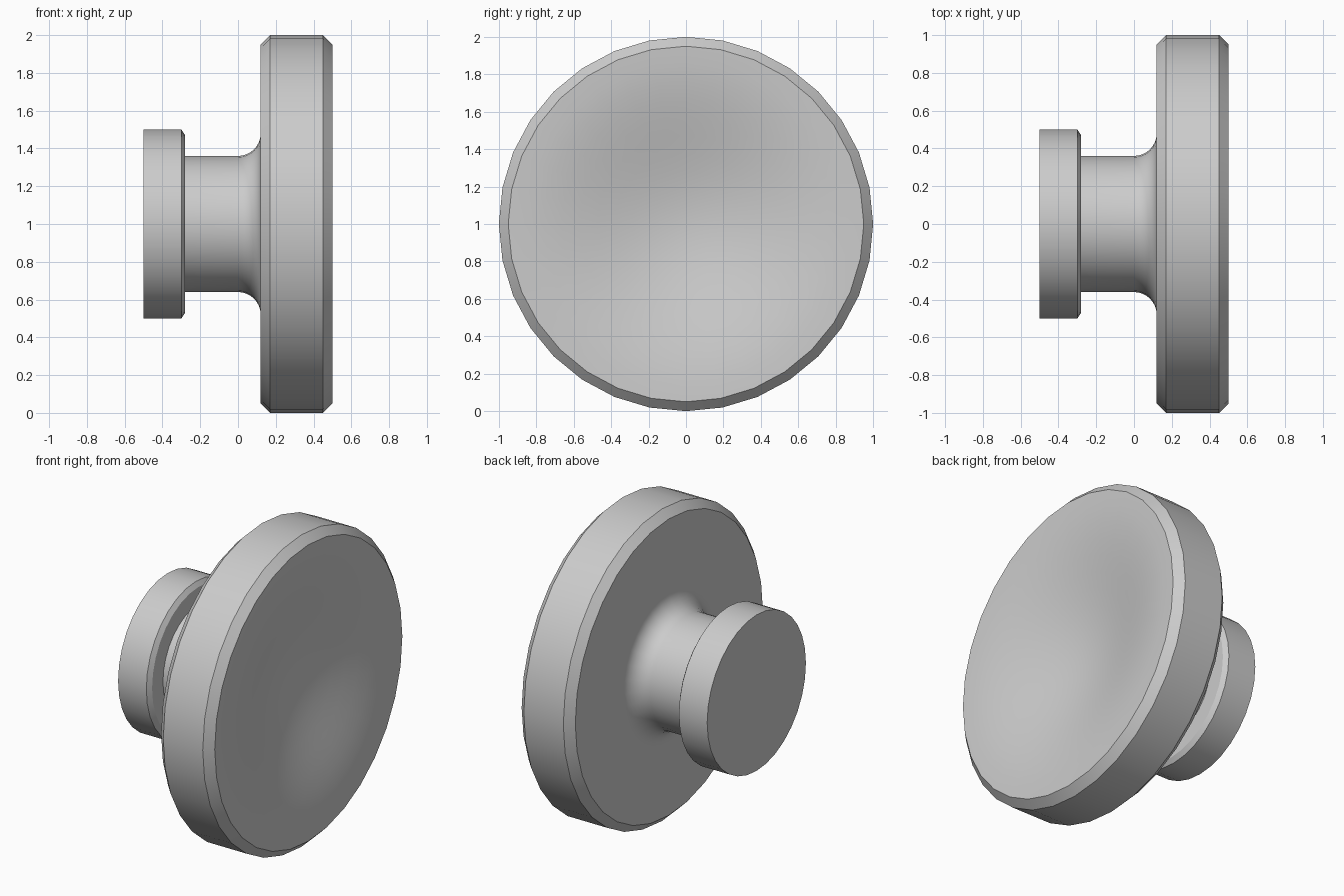
import bpy
import bmesh
from math import cos, sin, pi, radians
from mathutils import Matrix, Vector

cube = bpy.data.objects.get("Cube")
if cube:
    bpy.data.objects.remove(cube, do_unlink=True)

SIDES = 32
CENTRE = Vector((0, 0, 1))

grey = bpy.data.materials.new("plain grey")
grey.use_nodes = True
colour = (0.6, 0.6, 0.6, 1)
grey.diffuse_color = colour
grey.node_tree.nodes["Principled BSDF"].inputs["Base Color"].default_value = colour


def lathe(name, profile):
    """Turn a profile of (x, radius) points around the horizontal x axis."""
    bm = bmesh.new()
    verts = [bm.verts.new((x, 0, r)) for x, r in profile]
    edges = [bm.edges.new(pair) for pair in zip(verts, verts[1:])]
    bmesh.ops.spin(bm, geom=verts + edges, cent=(0, 0, 0), axis=(1, 0, 0),
                   angle=2 * pi, steps=SIDES, use_duplicate=False)
    bmesh.ops.remove_doubles(bm, verts=bm.verts, dist=0.0005)
    bmesh.ops.recalc_face_normals(bm, faces=bm.faces)
    bmesh.ops.transform(bm, matrix=Matrix.Translation(CENTRE), verts=bm.verts)
    mesh = bpy.data.meshes.new(name)
    bm.to_mesh(mesh)
    bm.free()
    mesh.materials.append(grey)
    obj = bpy.data.objects.new(name, mesh)
    bpy.context.collection.objects.link(obj)
    bpy.ops.object.select_all(action="DESELECT")
    obj.select_set(True)
    bpy.context.view_layer.objects.active = obj
    bpy.ops.object.shade_smooth_by_angle(angle=radians(25))
    return obj


# Base flange and neck, flaring into the back of the head
base = [(-0.5, 0), (-0.5, 0.5), (-0.3, 0.5), (-0.28, 0.47), (-0.28, 0.36)]
flare = [(0.12 * sin(a), 0.48 - 0.12 * cos(a))
         for a in (i * pi / 16 for i in range(9))]

# Chamfered head
head = [(0.12, 0.95), (0.17, 1), (0.45, 1), (0.5, 0.95)]

# Shallow dished face, level at the rim and at the middle
DEPTH, RINGS = 0.15, 10
dish = []
for i in range(1, RINGS + 1):
    t = 1 - i / RINGS
    dish.append((0.5 - DEPTH * (1 + cos(pi * t)) / 2, 0.95 * t))

lathe("knob", base + flare + head + dish)
